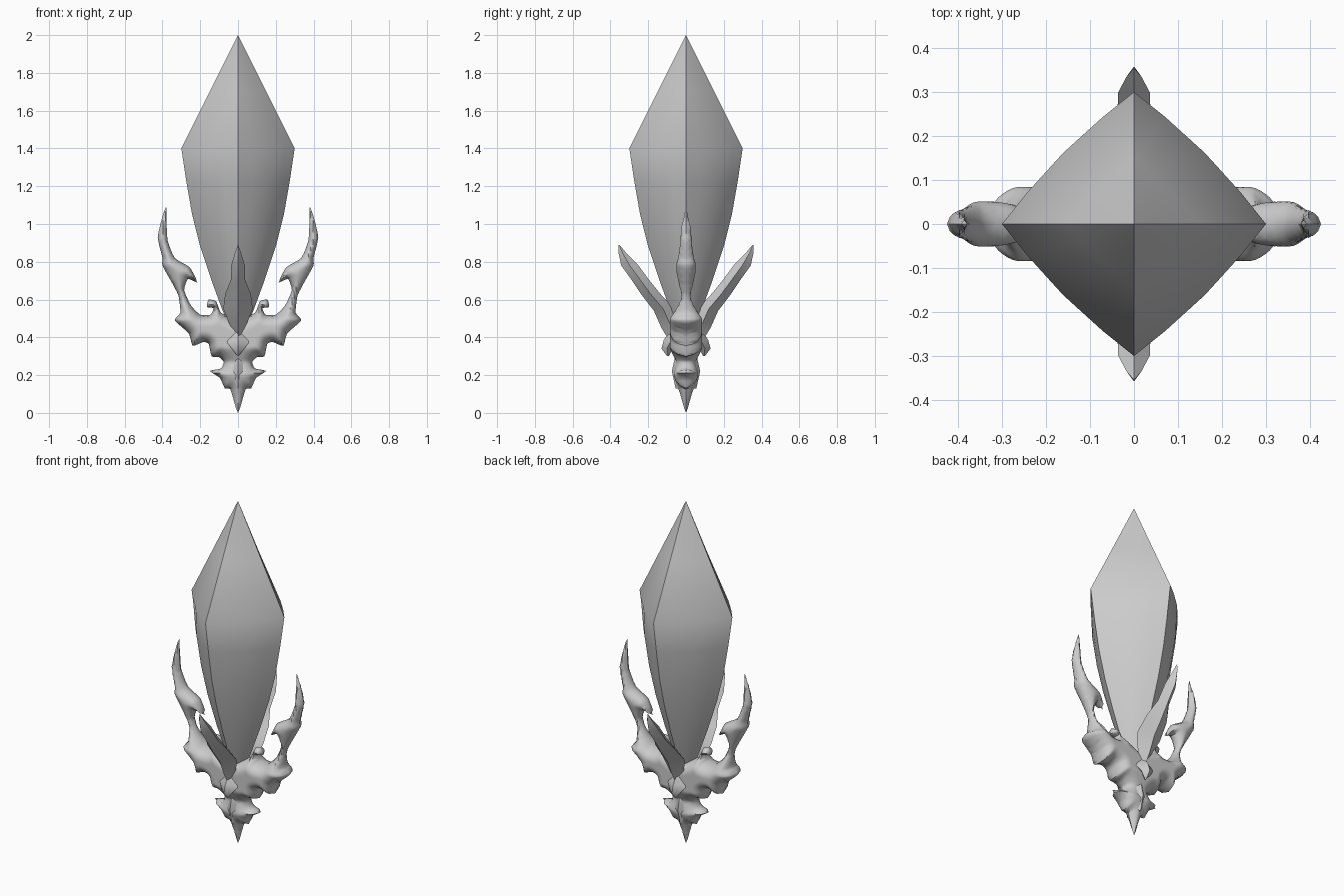
import bpy, bmesh, math
from mathutils import Vector
from mathutils.geometry import delaunay_2d_cdt

if "Cube" in bpy.data.objects:
    bpy.data.objects.remove(bpy.data.objects["Cube"])

grey = bpy.data.materials.new("stone grey")
grey.diffuse_color = (0.6, 0.6, 0.6, 1)
grey.use_nodes = True
grey.node_tree.nodes["Principled BSDF"].inputs["Base Color"].default_value = grey.diffuse_color


def finish(bm, name, angle):
    bmesh.ops.remove_doubles(bm, verts=bm.verts, dist=0.0004)
    bmesh.ops.recalc_face_normals(bm, faces=bm.faces)
    me = bpy.data.meshes.new(name)
    bm.to_mesh(me)
    bm.free()
    me.materials.append(grey)
    ob = bpy.data.objects.new(name, me)
    bpy.context.collection.objects.link(ob)
    bpy.ops.object.select_all(action='DESELECT')
    ob.select_set(True)
    bpy.context.view_layer.objects.active = ob
    bpy.ops.object.shade_smooth_by_angle(angle=math.radians(angle))
    return ob


def loft(bm, rings):
    rings = [[bm.verts.new(p) for p in r] for r in rings]
    n = len(rings[0])
    for a, b in zip(rings, rings[1:]):
        for i in range(n):
            j = (i + 1) % n
            bm.faces.new((a[i], a[j], b[j], b[i]))
    bm.faces.new(rings[0])
    bm.faces.new(rings[-1])


# Crystal: four sharp corners with softly bulging sides
def crystal_ring(z, corner, diag):
    pts = []
    for k in range(4):
        a = k * math.pi / 2
        c, s = math.cos(a), math.sin(a)
        m = diag * 0.7071
        q = (corner + m) / 2
        for x, y in ((corner, 0), (q + 0.04 * corner, m / 2 - 0.03 * corner),
                     (m, m), (m / 2 - 0.03 * corner, q + 0.04 * corner)):
            pts.append((x * c - y * s, x * s + y * c, z))
    return pts


bm = bmesh.new()
loft(bm, [crystal_ring(*r) for r in (
    (0.42, 0.03, 0.025), (0.55, 0.085, 0.07), (0.70, 0.14, 0.115), (0.88, 0.20, 0.163),
    (1.05, 0.243, 0.198), (1.22, 0.273, 0.222), (1.40, 0.30, 0.228),
    (1.70, 0.15, 0.111), (2.0, 0.0004, 0.0003))])
finish(bm, "crystal", 32)

# Ornate holder: right half of the outline (x, z), mirrored and inflated
half = [(0, 0), (0.04, 0.125), (0.07, 0.13), (0.095, 0.185), (0.15, 0.222), (0.09, 0.235),
        (0.075, 0.27), (0.10, 0.295), (0.14, 0.30), (0.155, 0.365), (0.185, 0.375),
        (0.24, 0.355), (0.26, 0.42), (0.335, 0.49), (0.305, 0.53), (0.315, 0.62),
        (0.35, 0.69), (0.40, 0.78), (0.40, 0.82), (0.425, 0.93), (0.40, 1.04),
        (0.38, 1.09), (0.378, 1.0), (0.372, 0.91), (0.335, 0.82), (0.255, 0.77),
        (0.215, 0.69), (0.265, 0.71), (0.285, 0.65), (0.25, 0.57), (0.20, 0.52),
        (0.145, 0.52), (0.13, 0.555), (0.165, 0.56), (0.155, 0.60), (0.115, 0.59),
        (0.09, 0.53), (0, 0.49)]
loop = half + [(-x, z) for x, z in reversed(half[1:-1])]
N = len(loop)
ctrl = [Vector(p) for p in loop]

outline = []
for i in range(N):
    p0, p1, p2, p3 = (ctrl[(i + k) % N] for k in (-1, 0, 1, 2))
    for s in range(3):
        t = s / 3
        # gentle spline keeps the spikes crisp
        m1, m2 = (p2 - p0) * 0.28, (p3 - p1) * 0.28
        outline.append(p1 * (2*t**3 - 3*t*t + 1) + m1 * (t**3 - 2*t*t + t)
                       + p2 * (3*t*t - 2*t**3) + m2 * (t**3 - t*t))
M = len(outline)
segs = [(outline[i], outline[(i + 1) % M]) for i in range(M)]


def edge_distance(p):
    best = 9.0
    for a, b in segs:
        dx, dz = b.x - a.x, b.y - a.y
        t = ((p.x - a.x) * dx + (p.y - a.y) * dz) / (dx * dx + dz * dz + 1e-12)
        t = min(1, max(0, t))
        best = min(best, (p.x - a.x - t * dx) ** 2 + (p.y - a.y - t * dz) ** 2)
    return math.sqrt(best)


def inside(p):
    hit = False
    for a, b in segs:
        if (a.y > p.y) != (b.y > p.y):
            if p.x < a.x + (p.y - a.y) * (b.x - a.x) / (b.y - a.y):
                hit = not hit
    return hit


thick = [(0, 0.012), (0.1, 0.035), (0.2, 0.065), (0.27, 0.05), (0.34, 0.085), (0.5, 0.085),
         (0.6, 0.035), (0.7, 0.045), (0.78, 0.055), (0.9, 0.04), (1.0, 0.032), (1.1, 0.01)]


def depth(z):
    for (z0, t0), (z1, t1) in zip(thick, thick[1:]):
        if z <= z1:
            f = max(0, (z - z0) / (z1 - z0))
            return t0 + (t1 - t0) * f
    return 0.01


STEP = 0.011
points = list(outline)
for i in range(-39, 40):
    for k in range(100):
        p = Vector((i * STEP, k * STEP + 0.003))
        if inside(p) and edge_distance(p) > 0.006:
            points.append(p)
vs, _, fs, *_ = delaunay_2d_cdt(points, [], [list(range(M))], 1, 1e-6)

bm = bmesh.new()
dist = [edge_distance(v) for v in vs]
for side in (-1, 1):
    made = []
    for v, d in zip(vs, dist):
        r = min(d / 0.06, 1)
        y = depth(v.y) * math.sqrt(max(0, 1 - (1 - r) ** 2)) if d > 1e-4 else 0
        made.append(bm.verts.new((v.x, side * y, v.y)))
    for f in fs:
        bm.faces.new([made[i] for i in f])
finish(bm, "winged_holder", 50)


# Keeled leaves on front and back: (outer y, outer z, inner y, inner z, half width)
def leaf(name, sections):
    for side, label in ((-1, "front"), (1, "back")):
        bm = bmesh.new()
        loft(bm, [[(0, side * yo, zo), (w, side * (yo + yi) / 2, (zo + zi) / 2),
                   (0, side * yi, zi), (-w, side * (yo + yi) / 2, (zo + zi) / 2)]
                  for yo, zo, yi, zi, w in sections])
        finish(bm, label + "_" + name, 40)


leaf("petal", [(0.09, 0.385, 0.03, 0.41, 0.004), (0.13, 0.45, 0.04, 0.49, 0.045),
               (0.17, 0.54, 0.07, 0.56, 0.078), (0.235, 0.625, 0.14, 0.635, 0.068),
               (0.285, 0.70, 0.20, 0.71, 0.038), (0.343, 0.78, 0.255, 0.785, 0.036),
               (0.358, 0.85, 0.315, 0.845, 0.016), (0.356, 0.89, 0.35, 0.887, 0.001)])
leaf("collar_tooth", [(0.07, 0.46, 0.01, 0.46, 0.05), (0.118, 0.385, 0.04, 0.38, 0.065),
                      (0.13, 0.34, 0.07, 0.345, 0.035), (0.10, 0.30, 0.09, 0.30, 0.002)])
leaf("lower_tooth", [(0.055, 0.31, 0.01, 0.31, 0.03), (0.075, 0.22, 0.02, 0.22, 0.05),
                     (0.055, 0.13, 0.03, 0.13, 0.003)])
